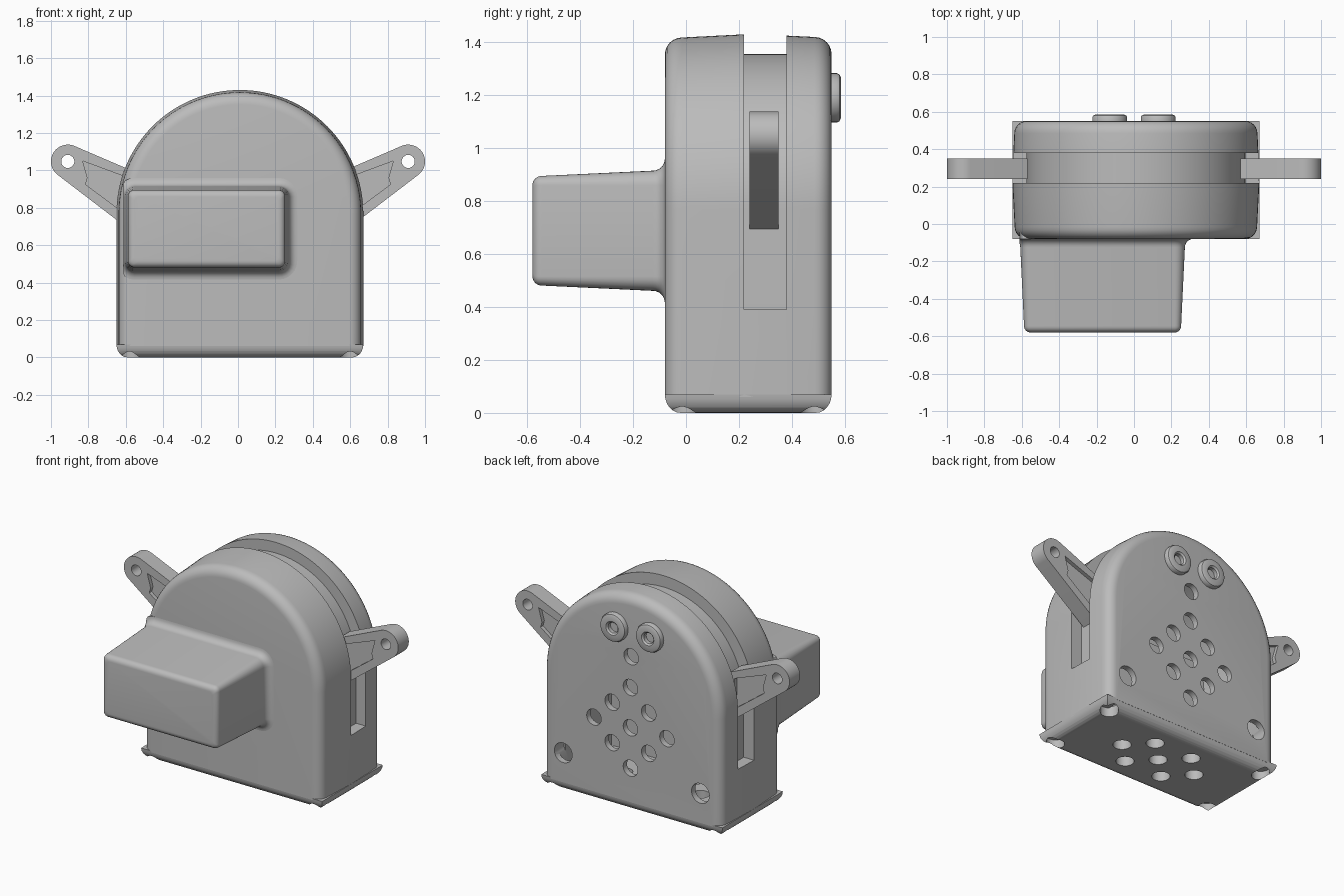
import bpy, bmesh
from math import sin, cos, pi, radians

if "Cube" in bpy.data.objects:
    bpy.data.objects.remove(bpy.data.objects["Cube"])

grey = bpy.data.materials.new("plain grey")
grey.use_nodes = True
colour = (0.5, 0.5, 0.5, 1)
grey.diffuse_color = colour
grey.node_tree.nodes["Principled BSDF"].inputs["Base Color"].default_value = colour

CX, CY = 0.01, 0.235          # casing centre
FRONT, BACK = -0.08, 0.55     # casing faces
ARCH_Z, R = 0.77, 0.66        # arch centre height and radius
STEPS = 6


def loft(name, *stacks, closed=False):
    """Skin each stack of equal rings; closed stacks join end to start."""
    bm = bmesh.new()
    for rings in stacks:
        vs = [[bm.verts.new(p) for p in ring] for ring in rings]
        n = len(vs[0])
        pairs = list(zip(vs, vs[1:])) + ([(vs[-1], vs[0])] if closed else [])
        for a, b in pairs:
            for i in range(n):
                j = (i + 1) % n
                bm.faces.new((a[i], a[j], b[j], b[i]))
        if not closed:
            bm.faces.new(vs[0])
            bm.faces.new(vs[-1])
    bmesh.ops.recalc_face_normals(bm, faces=bm.faces)
    mesh = bpy.data.meshes.new(name)
    bm.to_mesh(mesh)
    bm.free()
    mesh.materials.append(grey)
    ob = bpy.data.objects.new(name, mesh)
    bpy.context.collection.objects.link(ob)
    return ob


def at_y(pts, y):
    return [(x, y, z) for x, z in pts]


def at_z(pts, z):
    return [(x, y, z) for x, y in pts]


def bar(pts, y0, y1):
    return [at_y(pts, y0), at_y(pts, y1)]


def arc(cx, cz, r, a0, a1, n):
    return [(cx + r * cos(radians(a0 + (a1 - a0) * i / n)),
             cz + r * sin(radians(a0 + (a1 - a0) * i / n))) for i in range(n + 1)]


def circle(cx, cz, r, n=32):
    return arc(cx, cz, r, 0, 360, n)[:-1]


def arch(r, base):
    return [(CX + r, base)] + arc(CX, ARCH_Z, r, 0, 180, 64) + [(CX - r, base)]


def activate(ob):
    bpy.ops.object.select_all(action='DESELECT')
    ob.select_set(True)
    bpy.context.view_layer.objects.active = ob


def cut(ob, cutter):
    cutter.hide_render = True
    mod = ob.modifiers.new("cut", 'BOOLEAN')
    mod.operation, mod.solver, mod.object = 'DIFFERENCE', 'EXACT', cutter
    activate(ob)
    bpy.ops.object.modifier_apply(modifier=mod.name)
    bpy.data.objects.remove(cutter)


def smooth(ob):
    activate(ob)
    bpy.ops.object.shade_smooth_by_angle(angle=radians(30))


# Casing: arch with rounded front and back rims and a slight draft
ROUND = 0.065
angles = [i * pi / 2 / STEPS for i in range(STEPS + 1)]
rims = [(FRONT + ROUND * (1 - sin(a)), 0.648 - ROUND * (1 - cos(a))) for a in reversed(angles)]
rims += [(0.22, R), (0.38, 0.655)]
rims += [(BACK - ROUND * (1 - sin(a)), 0.65 - ROUND * (1 - cos(a))) for a in angles]
casing = loft("casing", [at_y(arch(r, 0.06), y) for y, r in rims])
cut(casing, loft("cavity", bar(arch(0.555, -0.1), -0.03, 0.51)))

# Groove around the arch, running down into both sides
groove = arch(0.8, 0.39) + arch(0.585, 0.39)[::-1]
cut(casing, loft("groove", bar(groove, 0.22, 0.38)))

# Diamond of vents and two screw holes in the back
vents = [(0.02 + 0.133 * (i - j), 0.55 + 0.133 * (i + j))
         for i in (-1, 0, 1) for j in (-1, 0, 1)]
holes = [(x, z, 0.053) for x, z in vents + [(0.015, 1.02)]]
holes += [(0.01 + s * 0.5, 0.255, 0.065) for s in (-1, 1)]
cut(casing, loft("back_holes", *[bar(circle(*h), 0.45, 0.6) for h in holes]))
smooth(casing)

# Base plate with rounded lower edges, vents and corner screw holes


def rectangle(inset):
    hx, hy = R - inset, (BACK - FRONT) / 2 - inset
    return [(CX + sx * hx, CY + sy * hy) for sx, sy in ((-1, -1), (1, -1), (1, 1), (-1, 1))]


base = loft("base_plate", [at_z(rectangle(0.06 * (1 - cos(a))), 0.07 * (1 - sin(a)))
                           for a in angles])
spots = [(0, 0), (0.28, 0), (-0.28, 0)]
spots += [(sx * 0.14, sy * 0.14) for sx in (-1, 1) for sy in (-1, 1)]
spots += [(sx * 0.59, sy * 0.25) for sx in (-1, 1) for sy in (-1, 1)]
cut(base, loft("base_holes", *[[at_z(circle(CX + x, CY + y, 0.055), z) for z in (-0.1, 0.2)]
                               for x, y in spots]))
smooth(base)

# Front housing: tapered rounded box blending into the casing


def rounded_box(grow):
    hw, hh, r = 0.44 + grow, 0.227 + grow, 0.055 + max(grow, -0.03)
    pts = []
    for sx, sz, a in ((1, 1, 0), (-1, 1, 90), (-1, -1, 180), (1, -1, 270)):
        pts += arc(-0.168 + sx * (hw - r), 0.688 + sz * (hh - r), r, a, a + 90, STEPS)
    return [(max(x, -0.612), z) for x, z in pts]


FLARE, TIP = 0.045, 0.035
outline = [(0.0, FLARE)]
outline += [(FRONT - FLARE * (1 - cos(a)), FLARE * (1 - sin(a))) for a in angles]
outline += [(-0.58 + TIP * (1 - sin(a)), -0.02 - TIP * (1 - cos(a))) for a in reversed(angles)][::-1]
outline.sort(key=lambda p: (-p[0], -p[1]))
housing = loft("front_housing", [at_y(rounded_box(g), y) for y, g in outline])
smooth(housing)

# Side arms: tapered lugs with an eye and a recess on each face
for side, label in ((1, "left"), (-1, "right")):
    def flip(pts):
        return [(side * x, z) for x, z in pts]

    lug = arc(0.91, 1.048, 0.09, -52, 113, 24) + [(0.57, 1.0), (0.57, 0.675)]
    arm = loft(label + "_arm", bar(flip(lug), 0.24, 0.35))
    cut(arm, loft("eye", bar(flip(circle(0.91, 1.048, 0.035)), 0.1, 0.5)))
    recess = [(0.60, 0.965), (0.83, 1.05), (0.805, 0.96), (0.815, 0.925), (0.60, 0.765)]
    cut(arm, loft("recess", bar(flip(recess), 0.2, 0.265), bar(flip(recess), 0.325, 0.4)))
    smooth(arm)

# Two raised rings on the back
ring = [(0.035, 0.54), (0.093, 0.54), (0.093, 0.57), (0.088, 0.58),
        (0.078, 0.585), (0.045, 0.585), (0.035, 0.575)]
for side, label in ((1, "left"), (-1, "right")):
    smooth(loft(label + "_back_ring",
                [at_y(circle(side * 0.13, 1.19, r), y) for r, y in ring], closed=True))
